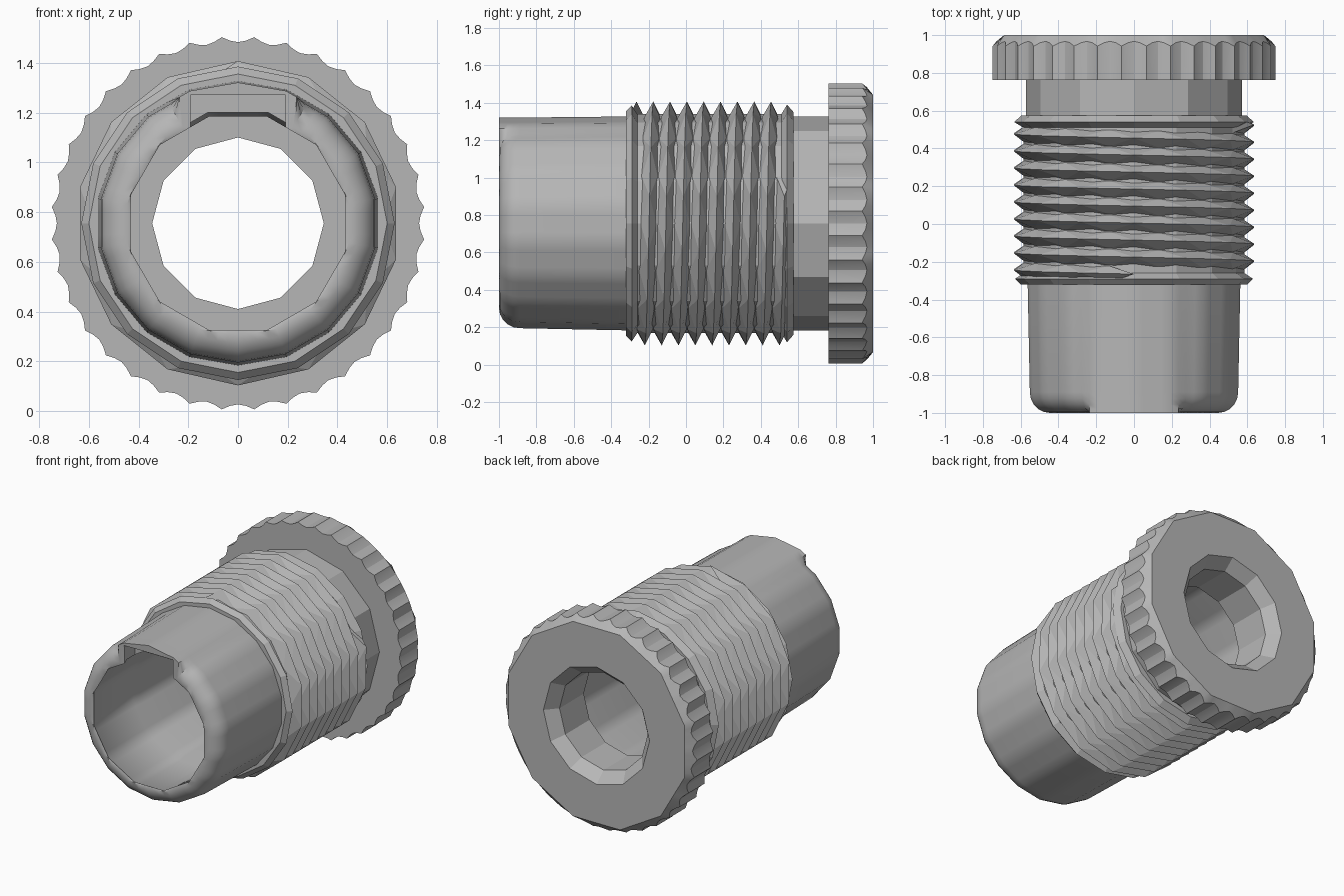
import bpy, bmesh, math
from math import pi, sin, cos, radians

cube = bpy.data.objects.get("Cube")
if cube:
    bpy.data.objects.remove(cube, do_unlink=True)

AXIS_Z = 0.755

grey = bpy.data.materials.new("plain grey")
grey.use_nodes = True
tone = (0.47, 0.47, 0.47, 1)
grey.diffuse_color = tone
grey.node_tree.nodes["Principled BSDF"].inputs["Base Color"].default_value = tone


def finish(name, bm, smooth=None):
    bmesh.ops.recalc_face_normals(bm, faces=bm.faces)
    mesh = bpy.data.meshes.new(name)
    bm.to_mesh(mesh)
    bm.free()
    mesh.materials.append(grey)
    ob = bpy.data.objects.new(name, mesh)
    bpy.context.collection.objects.link(ob)
    bpy.ops.object.select_all(action='DESELECT')
    ob.select_set(True)
    bpy.context.view_layer.objects.active = ob
    if smooth:
        bpy.ops.object.shade_smooth_by_angle(angle=radians(smooth))
    return ob


def place(a, y, r):
    """Point around the long axis, angle measured from the top."""
    return (r * sin(a), y, AXIS_Z + r * cos(a))


def poly(r, sides, turn=0.0):
    """Radius of a regular polygon, with a corner at the given turn."""
    half = pi / sides
    return lambda a: r * cos(half) / cos((a - turn) % (2 * half) - half)


def lathe(name, profile, n, smooth=None):
    """Closed ring swept around the axis; values may vary with angle."""
    bm = bmesh.new()
    at = lambda value, a: value(a) if callable(value) else value
    rings = []
    for y, r in profile:
        angles = [2 * pi * i / n for i in range(n)]
        rings.append([bm.verts.new(place(a, at(y, a), at(r, a))) for a in angles])
    for j, ring in enumerate(rings):
        nxt = rings[(j + 1) % len(rings)]
        for i in range(n):
            k = (i + 1) % n
            bm.faces.new((ring[i], ring[k], nxt[k], nxt[i]))
    return finish(name, bm, smooth)


# Sleeve: the front rim is rounded except for a square key sector at the top
def rim_radius(r):
    rounded, full = poly(r, 18), poly(0.566, 18)
    return lambda a: full(a) if cos(a) > cos(radians(26)) else rounded(a)


front_bore = poly(0.462, 12, pi / 12)
bore = poly(0.445, 12, pi / 12)
rim = [(-0.89 - 0.11 * sin(t * pi / 10), rim_radius(0.452 + 0.108 * cos(t * pi / 10)))
       for t in range(6)]
sleeve = lathe("sleeve", [(-0.48, bore), (0.66, bore), (0.66, 0.53), (-0.3, 0.53),
                          (-0.3, poly(0.572, 18))] + rim +
               [(-0.995, bore), (-0.97, front_bore), (-0.53, front_bore)], 72, 35)

# Pocket under the key sector
bm = bmesh.new()
bmesh.ops.create_cube(bm, size=1)
for v in bm.verts:
    v.co = (v.co.x * 0.38, v.co.y * 0.26 - 1.01, v.co.z * 0.24 + 1.15)
cutter = finish("pocket_cutter", bm)
cutter.hide_render = True
bpy.context.view_layer.objects.active = sleeve
cut = sleeve.modifiers.new("pocket", 'BOOLEAN')
cut.object = cutter
cut.operation = 'DIFFERENCE'
cut.solver = 'EXACT'
bpy.ops.object.modifier_apply(modifier=cut.name)
bpy.data.objects.remove(cutter, do_unlink=True)

# Threaded core with chamfered ends
lathe("thread_core", [(-0.32, 0.5), (-0.32, 0.6), (-0.29, 0.63), (-0.26, 0.585),
                      (0.51, 0.585), (0.54, 0.635), (0.575, 0.595), (0.575, 0.5)], 16)

# Coarse right-handed helical ridge, roots staggered against the crests
pitch, seg, steps = 0.09, 14, 124
bm = bmesh.new()
rows = []
for i in range(steps):
    a = -2 * pi * i / seg
    y = -0.265 + pitch * i / seg
    stagger = pi / seg
    rows.append([bm.verts.new(place(a - stagger, y - 0.043, 0.58)),
                 bm.verts.new(place(a, y, 0.652)),
                 bm.verts.new(place(a - stagger, y + 0.043, 0.58))])
for p, q in zip(rows, rows[1:]):
    for j in range(3):
        k = (j + 1) % 3
        bm.faces.new((p[j], p[k], q[k], q[j]))
bm.faces.new(rows[0])
bm.faces.new(rows[-1])
bmesh.ops.triangulate(bm, faces=bm.faces)
finish("thread", bm)

# Plain faceted neck
lathe("neck", [(0.5, 0.5), (0.5, 0.572), (0.78, 0.572), (0.78, 0.5)], 12)

# Knurled flange with a faceted chamfer and a chamfered hole
lobes = 36
scallop = (0.728, 0.735, 0.751, 0.735)


def knurl(a):
    return scallop[round(a / (2 * pi) * lobes * 4) % 4]


def chamfer_start(a):
    return 0.942 + 1.1 * (0.751 - knurl(a))


hole = poly(0.345, 12)
lathe("knurled_flange", [(0.65, hole), (0.65, 0.52), (0.763, 0.52), (0.763, knurl),
                         (chamfer_start, knurl), (1.0, poly(0.712, 12, pi / 12)),
                         (1.0, poly(0.415, 12)), (0.92, hole)], lobes * 4, 20)
